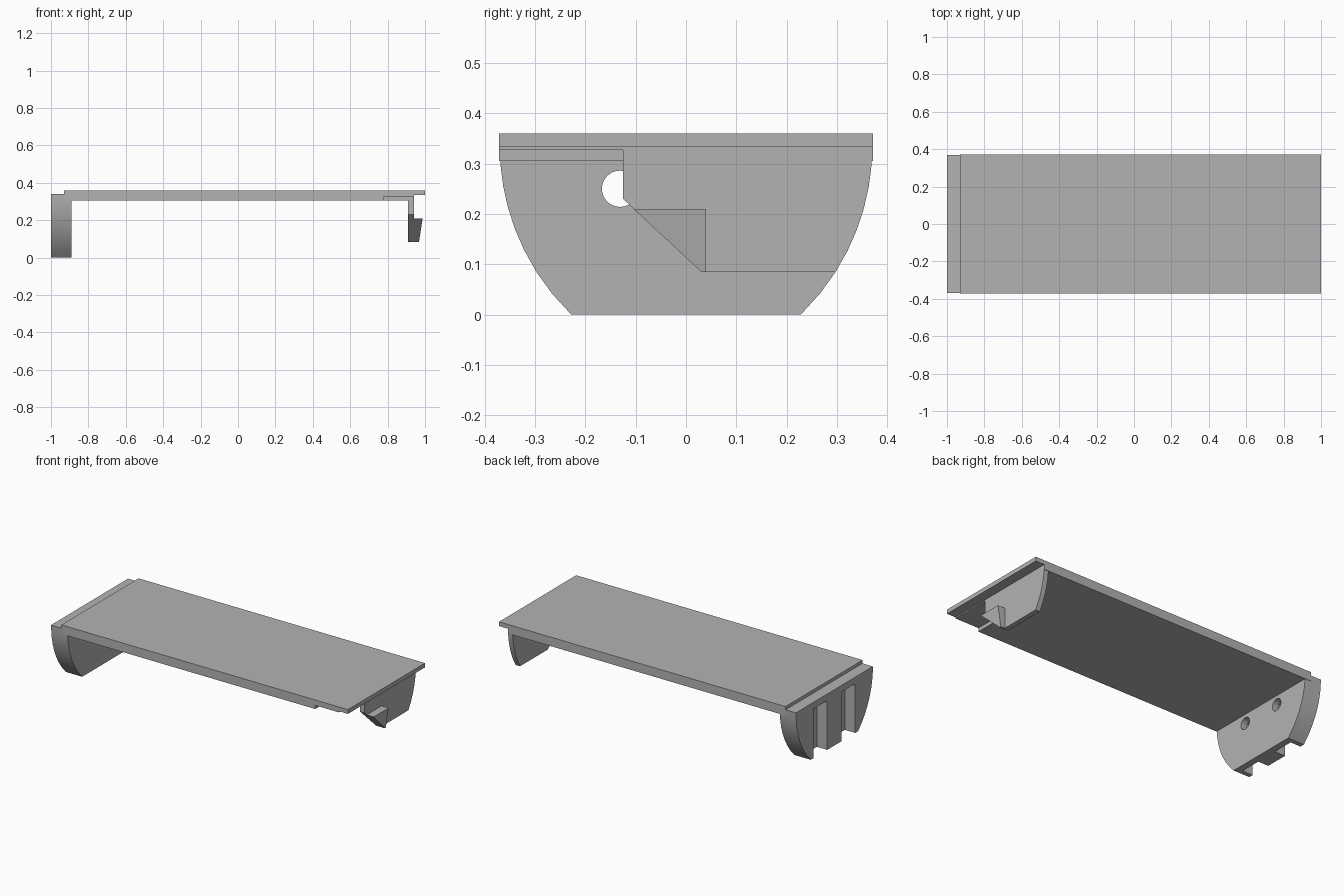
import bpy, bmesh, math
from mathutils import Vector

cube = bpy.data.objects.get("Cube")
if cube:
    bpy.data.objects.remove(cube)

grey = bpy.data.materials.new("mid_grey")
grey.use_nodes = True
grey.diffuse_color = (0.45, 0.45, 0.45, 1)
grey.node_tree.nodes["Principled BSDF"].inputs["Base Color"].default_value = grey.diffuse_color


def finish(name, bm):
    bmesh.ops.recalc_face_normals(bm, faces=bm.faces[:])
    mesh = bpy.data.meshes.new(name)
    bm.to_mesh(mesh)
    bm.free()
    mesh.materials.append(grey)
    obj = bpy.data.objects.new(name, mesh)
    bpy.context.scene.collection.objects.link(obj)
    return obj


def prism(name, points, axis, lo, hi):
    """Extrude a profile along x (points are y, z) or y (points are x, z)."""
    bm = bmesh.new()
    place = (lambda a, b: (lo, a, b)) if axis == "x" else (lambda a, b: (a, lo, b))
    face = bm.faces.new([bm.verts.new(place(a, b)) for a, b in points])
    new = bmesh.ops.extrude_face_region(bm, geom=[face])["geom"]
    shift = Vector((hi - lo, 0, 0)) if axis == "x" else Vector((0, hi - lo, 0))
    bmesh.ops.translate(bm, vec=shift, verts=[v for v in new if isinstance(v, bmesh.types.BMVert)])
    return finish(name, bm)


def rect(a0, a1, b0, b1):
    return [(a0, b0), (a1, b0), (a1, b1), (a0, b1)]


def cut(obj, cutter):
    cutter.hide_render = True
    mod = obj.modifiers.new("cut", "BOOLEAN")
    mod.operation = "DIFFERENCE"
    mod.solver = "EXACT"
    mod.object = cutter
    bpy.context.view_layer.objects.active = obj
    bpy.ops.object.modifier_apply(modifier=mod.name)
    bpy.data.objects.remove(cutter)


def arc(z_low, z_high, steps):
    """Curved flank on the +y side, from low to high."""
    radius, top = 0.466, 0.335
    heights = [z_low + (z_high - z_low) * i / steps for i in range(steps + 1)]
    return [(0.37 - radius + math.sqrt(radius ** 2 - (top - z) ** 2), z) for z in heights]


# Long top panel with an overhanging lip at one end
panel = prism("top_panel", [(-0.93, 0.305), (0.94, 0.305), (0.94, 0.334),
                            (1, 0.334), (1, 0.36), (-0.93, 0.36)], "y", -0.371, 0.371)
cut(panel, prism("panel_recess", rect(0.78, 0.96, 0.2, 0.327), "y", -0.5, -0.125))

# Rounded end wall with two vertical channels and round holes
flank = arc(0, 0.34, 8)
wall = prism("end_wall", flank + [(-y, z) for y, z in reversed(flank)], "x", -1, -0.89)
for side in (-1, 1):
    lo, hi = sorted((side * 0.07, side * 0.2))
    cut(wall, prism("channel", rect(lo, hi, -0.1, 0.3), "x", -1.1, -0.93))
    circle = [(side * 0.131 + 0.036 * math.cos(t * math.tau / 32),
               0.25 + 0.036 * math.sin(t * math.tau / 32)) for t in range(32)]
    cut(wall, prism("hole", circle, "x", -0.95, -0.8))

# Latch plate hanging from the lip end
prism("latch_plate", [(-0.125, 0.33), (-0.125, 0.23), (0.03, 0.085)] + arc(0.085, 0.33, 6),
      "x", 0.91, 0.94)

# Latch tooth with a leaning outer face
tooth = prism("latch_tooth", [(-0.104, 0.21), (0.03, 0.085), (0.04, 0.085), (0.04, 0.21)],
              "x", 0.935, 0.987)
for v in tooth.data.vertices:
    if v.co.x > 0.95 and v.co.z < 0.1:
        v.co.x = 0.968

# Smooth the curved flanks while keeping edges crisp
for obj in bpy.context.scene.objects:
    obj.select_set(obj.type == "MESH")
bpy.ops.object.shade_smooth_by_angle(angle=math.radians(30))
